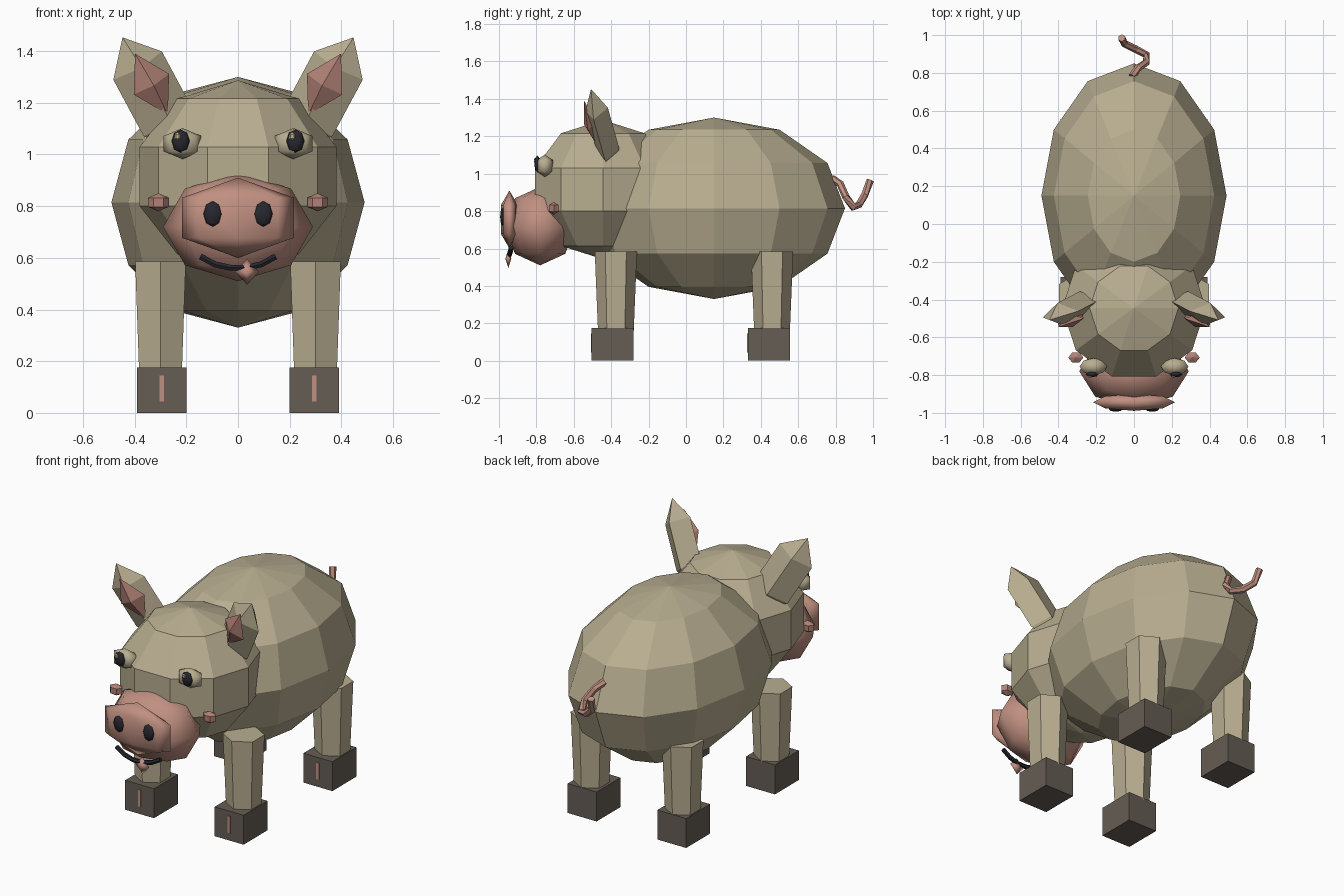
import bpy, bmesh
from math import sin, cos, pi, radians
from mathutils import Matrix, Euler, Vector

default = bpy.data.objects.get("Cube")
if default:
    bpy.data.objects.remove(default, do_unlink=True)


def material(name, rgb):
    m = bpy.data.materials.new(name)
    m.use_nodes = True
    m.diffuse_color = (*rgb, 1)
    bsdf = m.node_tree.nodes["Principled BSDF"]
    bsdf.inputs["Base Color"].default_value = (*rgb, 1)
    bsdf.inputs["Roughness"].default_value = 0.8
    return m


HIDE = material("tan hide", (0.48, 0.42, 0.28))
PINK = material("snout pink", (0.53, 0.28, 0.22))
ROSE = material("dusky rose", (0.44, 0.22, 0.18))
HOOF = material("hoof brown", (0.13, 0.11, 0.09))
BLACK = material("soft black", (0.02, 0.02, 0.028))


def finish(name, bm, mat, smooth=False):
    bmesh.ops.recalc_face_normals(bm, faces=bm.faces)
    mesh = bpy.data.meshes.new(name)
    bm.to_mesh(mesh)
    bm.free()
    mesh.materials.append(mat)
    for p in mesh.polygons:
        p.use_smooth = smooth
    ob = bpy.data.objects.new(name, mesh)
    bpy.context.collection.objects.link(ob)
    return ob


def ellipsoid(name, centre, radii, segs, rings, mat, rot=(0, 0, 0), smooth=False):
    """Low-poly ball with z poles and a vertex column on +x."""
    bm = bmesh.new()
    rows = []
    for i in range(1, rings):
        lat = pi / 2 - pi * i / rings
        rows.append([bm.verts.new((cos(lat) * cos(2 * pi * j / segs),
                                   cos(lat) * sin(2 * pi * j / segs), sin(lat)))
                     for j in range(segs)])
    top, bottom = bm.verts.new((0, 0, 1)), bm.verts.new((0, 0, -1))
    for j in range(segs):
        k = (j + 1) % segs
        bm.faces.new((top, rows[0][j], rows[0][k]))
        bm.faces.new((bottom, rows[-1][k], rows[-1][j]))
        for a, b in zip(rows, rows[1:]):
            bm.faces.new((a[j], b[j], b[k], a[k]))
    turn = Euler([radians(a) for a in rot]).to_matrix().to_4x4()
    bm.transform(Matrix.Translation(centre) @ turn @ Matrix.Diagonal((*radii, 1)))
    return finish(name, bm, mat, smooth)


def box(name, centre, size, mat):
    bm = bmesh.new()
    bmesh.ops.create_cube(bm, size=1)
    bm.transform(Matrix.Translation(centre) @ Matrix.Diagonal((*size, 1)))
    return finish(name, bm, mat)


def tube(name, points, radius, mat):
    """Six-sided tube swept along a short path."""
    bm = bmesh.new()
    pts = [Vector(p) for p in points]
    rows = []
    for i, p in enumerate(pts):
        along = pts[min(i + 1, len(pts) - 1)] - pts[max(i - 1, 0)]
        turn = along.to_track_quat('Z', 'Y')
        rows.append([bm.verts.new(p + turn @ Vector((radius * cos(j * pi / 3),
                                                     radius * sin(j * pi / 3), 0)))
                     for j in range(6)])
    for a, b in zip(rows, rows[1:]):
        for j in range(6):
            k = (j + 1) % 6
            bm.faces.new((a[j], b[j], b[k], a[k]))
    bm.faces.new(rows[0])
    bm.faces.new(rows[-1])
    return finish(name, bm, mat)


def leg(name, x, y):
    """Tapered six-sided leg with an edge facing forward."""
    bm = bmesh.new()
    bmesh.ops.create_cone(bm, cap_ends=True, segments=6,
                          radius1=0.095, radius2=0.113, depth=0.44)
    # Put a corner on the y axis whatever the primitive's start angle
    if not any(abs(v.co.x) < 0.001 for v in bm.verts):
        bm.transform(Matrix.Rotation(pi / 6, 4, 'Z'))
    bm.transform(Matrix.Translation((x, y, 0.365)))
    return finish(name, bm, HIDE)


# Body and head
ellipsoid("body", (0, 0.15, 0.815), (0.49, 0.70, 0.485), 12, 6, HIDE)
ellipsoid("head", (0, -0.445, 0.915), (0.40, 0.40, 0.372), 10, 5, HIDE)

# Snout
ellipsoid("muzzle", (0, -0.78, 0.72), (0.29, 0.19, 0.21), 8, 4, PINK, smooth=True)
ellipsoid("snout_disc", (0, -0.944, 0.755), (0.25, 0.052, 0.155), 8, 3, PINK, smooth=True)

# Mouth and tongue
tube("mouth", [(-0.145, -0.935, 0.605), (-0.09, -0.94, 0.575), (-0.03, -0.945, 0.562),
               (0.03, -0.945, 0.562), (0.09, -0.94, 0.575), (0.145, -0.935, 0.605)],
     0.013, BLACK)
ellipsoid("tongue", (0.035, -0.95, 0.546), (0.046, 0.016, 0.05), 4, 2, PINK, smooth=True)

# Paired features
for side, s in (("left", 1), ("right", -1)):
    ellipsoid(side + "_nostril", (s * 0.097, -0.98, 0.77), (0.037, 0.014, 0.05),
              8, 4, BLACK, smooth=True)
    ellipsoid(side + "_cheek", (s * 0.308, -0.707, 0.815), (0.046, 0.034, 0.035),
              6, 3, ROSE)
    ellipsoid(side + "_eyeball", (s * 0.215, -0.755, 1.042), (0.084, 0.052, 0.06),
              8, 3, HIDE, smooth=True)
    ellipsoid(side + "_pupil", (s * 0.222, -0.795, 1.052), (0.035, 0.016, 0.045),
              8, 4, BLACK, smooth=True)
    ellipsoid(side + "_eye_glint", (s * 0.222 - 0.012, -0.807, 1.07), (0.014, 0.008, 0.015),
              6, 3, HIDE)
    ellipsoid(side + "_ear", (s * 0.33, -0.447, 1.235), (0.127, 0.072, 0.255),
              4, 3, HIDE, rot=(9, s * 30, s * -10))
    ellipsoid(side + "_inner_ear", (s * 0.335, -0.512, 1.272), (0.08, 0.036, 0.138),
              4, 2, ROSE, rot=(9, s * 30, s * -10))

    # Legs, hooves and the thin slit on each hoof front
    for end, leg_y, hoof_y in (("front", -0.375, -0.392), ("back", 0.46, 0.443)):
        part = side + "_" + end
        leg(part + "_leg", s * 0.30, leg_y)
        box(part + "_hoof", (s * 0.295, hoof_y, 0.0875), (0.19, 0.225, 0.175), HOOF)
        box(part + "_hoof_slit", (s * 0.295, hoof_y - 0.113, 0.095),
            (0.018, 0.006, 0.10), PINK)

# Curly tail
tube("tail", [(-0.01, 0.78, 0.975), (0.02, 0.825, 0.945), (0.065, 0.855, 0.875),
              (0.065, 0.895, 0.82), (0.01, 0.925, 0.835), (-0.05, 0.955, 0.885),
              (-0.065, 0.985, 0.965)], 0.02, PINK)
